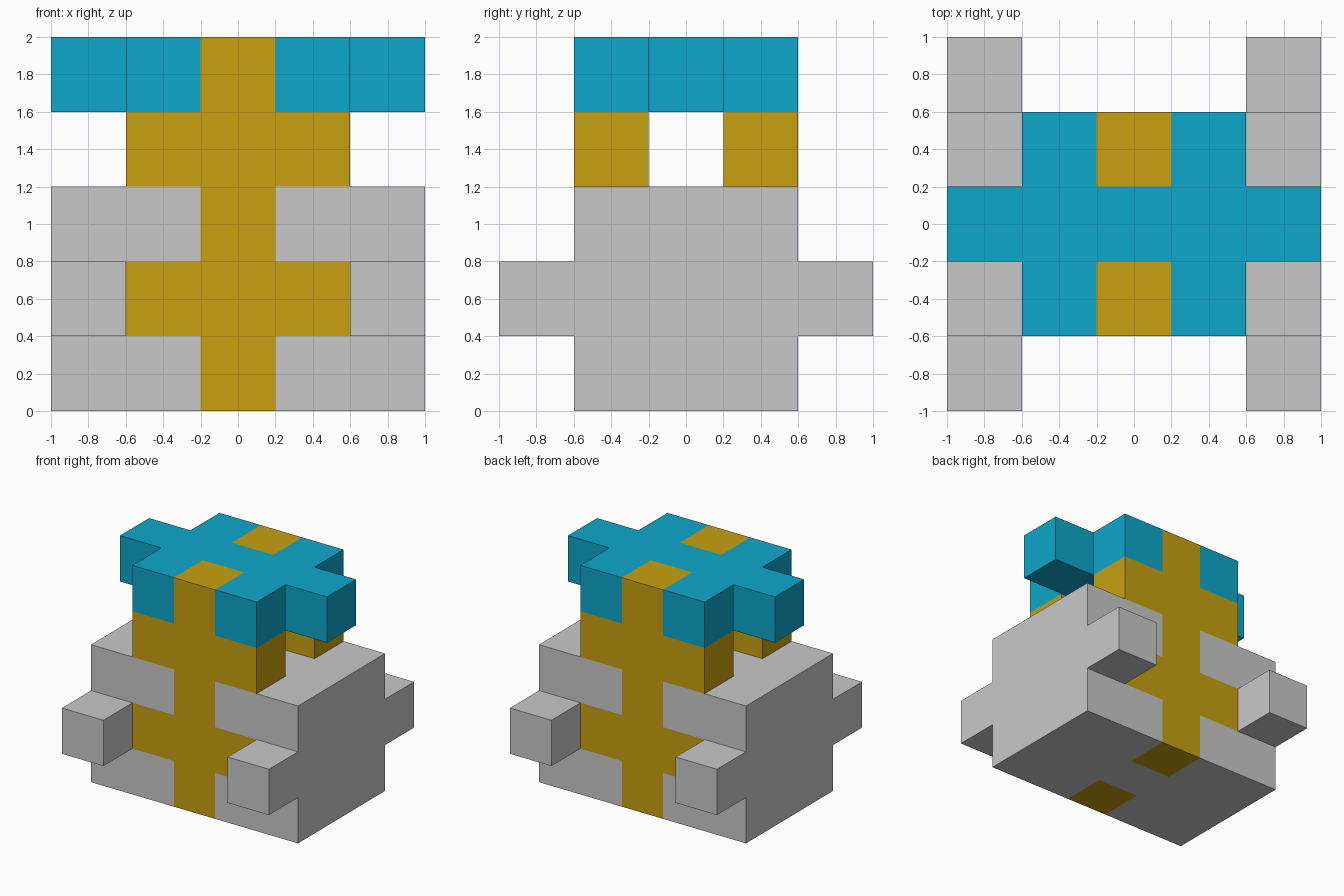
import bpy
import bmesh
from mathutils import Vector

CELL = 0.4

cube = bpy.data.objects.get("Cube")
if cube:
    bpy.data.objects.remove(cube, do_unlink=True)


def make_material(name, rgb):
    mat = bpy.data.materials.new(name)
    mat.use_nodes = True
    colour = (*rgb, 1.0)
    mat.diffuse_color = colour
    mat.node_tree.nodes["Principled BSDF"].inputs["Base Color"].default_value = colour
    return mat


grey = make_material("light grey", (0.584, 0.584, 0.584))
gold = make_material("gold", (0.578, 0.352, 0.005))
teal = make_material("teal blue", (0.004, 0.386, 0.604))

# Which part fills each grid cell; later blocks replace earlier ones
cells = {}


def block(part, xs, ys, zs):
    for x in range(xs[0], xs[1] + 1):
        for y in range(ys[0], ys[1] + 1):
            for z in range(zs[0], zs[1] + 1):
                cells[x, y, z] = part


# Wide base and the cross-shaped roof
block("body", (-2, 2), (-1, 1), (0, 2))
block("roof", (-1, 1), (-1, 1), (4, 4))
block("roof", (-2, 2), (0, 0), (4, 4))

# Gold column with two crossbars, inlaid at front and back; pegs at the corners
for side, y in (("front", -1), ("back", 1)):
    block(side + "_cross", (0, 0), (y, y), (0, 4))
    for z in (1, 3):
        block(side + "_cross", (-1, 1), (y, y), (z, z))
    for hand, x in (("right", -2), ("left", 2)):
        block(f"{side}_{hand}_peg", (x, x), (2 * y, 2 * y), (1, 1))


def exposed_faces(bm, cell):
    """Add the sides of a cell that do not touch another cell."""
    centre = (Vector(cell) + Vector((0, 0, 0.5))) * CELL
    for axis in range(3):
        for sign in (-1, 1):
            step = Vector((0, 0, 0))
            step[axis] = sign
            if tuple(int(c) for c in Vector(cell) + step) in cells:
                continue
            u, v = Vector((0, 0, 0)), Vector((0, 0, 0))
            u[(axis + 1) % 3] = 1
            v[(axis + 2) % 3] = sign
            corners = (-u - v, u - v, u + v, -u + v)
            bm.faces.new([bm.verts.new(centre + (step + c) * CELL / 2) for c in corners])


def build_part(part, mat):
    bm = bmesh.new()
    for cell, owner in cells.items():
        if owner == part:
            exposed_faces(bm, cell)
    # Join the cells and merge flat areas into clean faces
    bmesh.ops.remove_doubles(bm, verts=bm.verts, dist=0.001)
    bmesh.ops.dissolve_limit(bm, angle_limit=0.01, verts=bm.verts, edges=bm.edges)
    mesh = bpy.data.meshes.new(part)
    bm.to_mesh(mesh)
    bm.free()
    mesh.materials.append(mat)
    bpy.context.collection.objects.link(bpy.data.objects.new(part, mesh))


for part in dict.fromkeys(cells.values()):
    build_part(part, teal if part == "roof" else gold if part.endswith("cross") else grey)
